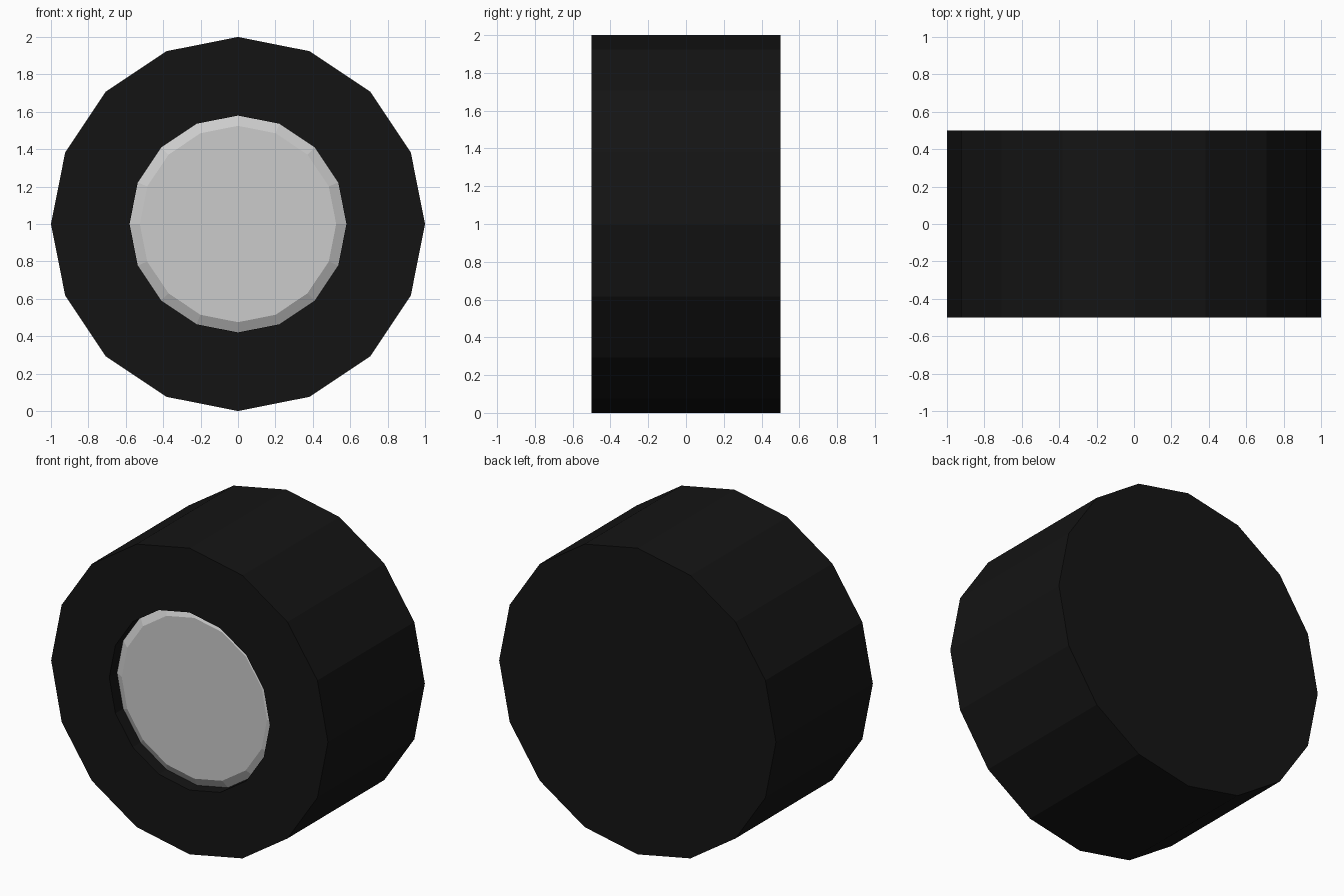
import bpy, bmesh
from math import sin, cos, tau

if "Cube" in bpy.data.objects:
    bpy.data.objects.remove(bpy.data.objects["Cube"])

SIDES = 16


def lathe(name, profile, color=None, cap_start=False, cap_end=False):
    """Spin (radius, y) points around the wheel axle, which lies along y at z = 1."""
    bm = bmesh.new()
    rings = []
    for r, y in profile:
        rings.append([bm.verts.new((r * cos(tau * i / SIDES), y, 1 + r * sin(tau * i / SIDES)))
                      for i in range(SIDES)])
    for a, b in zip(rings, rings[1:]):
        for i in range(SIDES):
            j = (i + 1) % SIDES
            bm.faces.new((a[i], a[j], b[j], b[i]))
    if cap_start:
        bm.faces.new(rings[0][::-1])
    if cap_end:
        bm.faces.new(rings[-1])
    mesh = bpy.data.meshes.new(name)
    bm.to_mesh(mesh)
    bm.free()
    obj = bpy.data.objects.new(name, mesh)
    bpy.context.collection.objects.link(obj)
    if color:
        mat = bpy.data.materials.new(name + "_black")
        mat.diffuse_color = color
        mat.use_nodes = True
        mat.node_tree.nodes["Principled BSDF"].inputs["Base Color"].default_value = mat.diffuse_color
        mesh.materials.append(mat)
    return obj


# Tire: flat back, tread, flat front sidewall and a shallow straight recess
lathe("tire", [(1, 0.5), (1, -0.5), (0.58, -0.5), (0.58, -0.42)],
      color=(0.007, 0.007, 0.007, 1), cap_start=True)

# Hub cap: bevelled disc filling the recess
lathe("hub_cap", [(0.58, -0.42), (0.525, -0.45)], cap_end=True)
